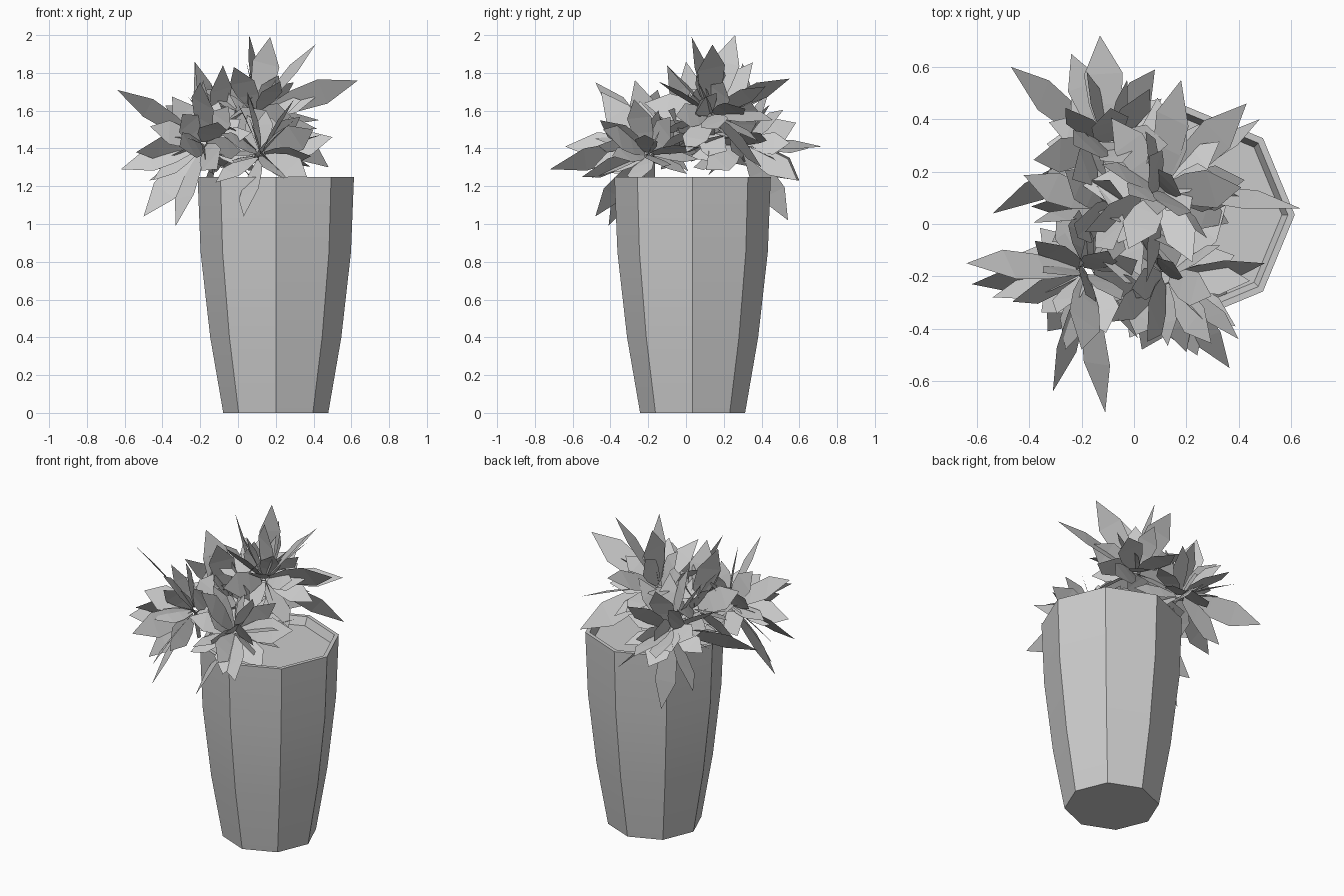
import bpy, math, random
from mathutils import Vector

if "Cube" in bpy.data.objects:
    bpy.data.objects.remove(bpy.data.objects["Cube"])

random.seed(5)
CX, CY = 0.2, 0.035


def make_object(name, verts, faces):
    mesh = bpy.data.meshes.new(name)
    mesh.from_pydata([tuple(v) for v in verts], [], faces)
    mesh.update()
    ob = bpy.data.objects.new(name, mesh)
    bpy.context.collection.objects.link(ob)
    return ob


def lathe(name, profile, sides=8, cap_start=False, cap_end=False):
    verts, faces = [], []
    for r, z in profile:
        for i in range(sides):
            a = 2 * math.pi * i / sides
            verts.append((CX + r * math.cos(a), CY + r * math.sin(a), z))
    for k in range(len(profile) - 1):
        for i in range(sides):
            j = (i + 1) % sides
            faces.append((k * sides + i, k * sides + j,
                          (k + 1) * sides + j, (k + 1) * sides + i))
    if cap_start:
        faces.append(tuple(reversed(range(sides))))
    if cap_end:
        n = (len(profile) - 1) * sides
        faces.append(tuple(range(n, n + sides)))
    return make_object(name, verts, faces)


# octagonal planter with a thin rim, smooth along each side, sharp between sides
pot = lathe("planter", [(0.278, 0), (0.347, 0.4), (0.398, 0.85), (0.414, 1.25),
                        (0.388, 1.25), (0.365, 1.2)], cap_start=True)
bpy.context.view_layer.objects.active = pot
pot.select_set(True)
bpy.ops.object.shade_smooth_by_angle(angle=math.radians(30))

# soil surface
lathe("soil", [(0.366, 1.2)], cap_end=True)

leaf_verts, leaf_faces = [], []


def leaf(base, tip, width, roll):
    """Flat pointed blade, very slightly arched along its length."""
    axis = tip - base
    length = axis.length
    d = axis.normalized()
    side = d.cross(Vector((0, 0, 1)))
    if side.length < 0.1:
        side = Vector((1, 0, 0)).cross(d)
    side.normalize()
    normal = side.cross(d)
    s = side * math.cos(roll) + normal * math.sin(roll)
    n = normal * math.cos(roll) - side * math.sin(roll)
    o = len(leaf_verts)
    for t, w in ((0, 0.3), (0.32, 0.85), (0.62, 1.0)):
        mid = base + axis * t + n * (0.02 * length * math.sin(math.pi * t))
        leaf_verts.extend((mid - s * width * w / 2, mid + s * width * w / 2))
    leaf_verts.append(tip)
    leaf_faces.extend(((o, o + 1, o + 3, o + 2), (o + 2, o + 3, o + 5, o + 4),
                       (o + 4, o + 5, o + 6)))


# rosette centres with the tips of their outermost leaves
rosettes = [
    ((-0.18, -0.18, 1.42), [(-0.64, -0.15, 1.71), (-0.62, -0.23, 1.29), (-0.54, -0.28, 1.38),
                            (-0.31, -0.64, 1.41), (-0.11, -0.72, 1.29), (-0.5, -0.2, 1.04),
                            (-0.33, -0.41, 0.99), (-0.2, -0.48, 1.75)]),
    ((0.1, 0.13, 1.58), [(0.06, 0.26, 2.0), (0.17, 0.03, 1.99), (0.41, 0.14, 1.95),
                         (0.635, 0.06, 1.76), (0.43, 0.46, 1.55), (0.18, 0.55, 1.77),
                         (0.41, 0.1, 1.67), (0.48, 0.4, 1.3)]),
    ((-0.1, 0.3, 1.42), [(-0.13, 0.72, 1.41), (-0.47, 0.6, 1.23), (-0.24, 0.65, 1.4),
                         (-0.2, 0.54, 1.02), (0.08, 0.59, 1.23), (-0.54, 0.04, 1.3),
                         (-0.23, 0.3, 1.85)]),
    ((0.12, -0.2, 1.37), [(0.365, -0.55, 1.25), (0.4, -0.44, 1.5), (0.5, -0.15, 1.46),
                          (0.2, -0.49, 1.3), (0.03, -0.48, 1.04), (0.05, -0.45, 1.7)]),
    ((-0.1, 0.06, 1.46), [(-0.08, -0.1, 1.84), (-0.23, 0.0, 1.86)]),
]

for c, tips in rosettes:
    c = Vector(c)
    for k, t in enumerate(tips):
        t = Vector(t)
        roll = random.uniform(0.3, 1.1) * (1 if k % 2 else -1)
        leaf(c.lerp(t, 0.08), t, 0.155, roll)
    # shorter inner leaves spread around the centre
    count = 24
    for i in range(count):
        h = 1.0 - 1.6 * (i + 0.5) / count
        a = i * 2.39996 + c.x * 9
        r = math.sqrt(max(0, 1 - h * h))
        d = Vector((r * math.cos(a), r * math.sin(a), h))
        t = c + d * random.uniform(0.24, 0.36)
        t.z = max(t.z, 1.22)
        leaf(c + d * 0.03, t, random.uniform(0.12, 0.155), random.uniform(-1.3, 1.3))

make_object("leaves", leaf_verts, leaf_faces)
